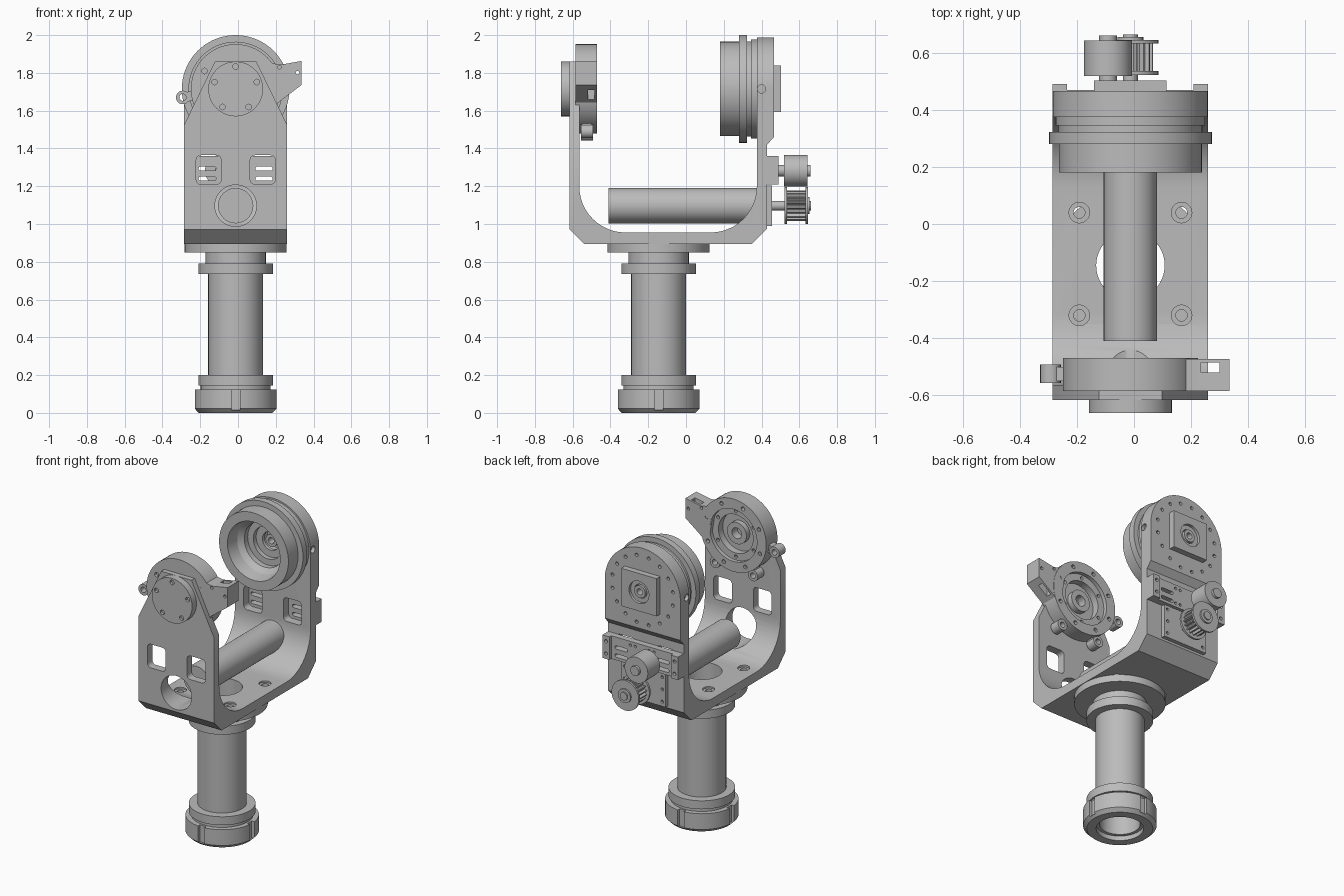
import bpy, bmesh
from math import sin, cos, pi, radians

if "Cube" in bpy.data.objects:
    bpy.data.objects.remove(bpy.data.objects["Cube"])

metal = bpy.data.materials.new("grey metal")
metal.use_nodes = True
metal.diffuse_color = (0.5, 0.5, 0.5, 1)
metal.node_tree.nodes["Principled BSDF"].inputs["Base Color"].default_value = (0.5, 0.5, 0.5, 1)

CX = -0.0125      # centre plane of the fork
CY = -0.145       # column axis
AXIS_Z = 1.715    # tilt axis height
TUBE_Z = 1.097    # horizontal tube height
HALF = 0.2725     # half width of the fork


def finish(name, bm):
    bmesh.ops.remove_doubles(bm, verts=bm.verts, dist=1e-5)
    bmesh.ops.recalc_face_normals(bm, faces=bm.faces)
    mesh = bpy.data.meshes.new(name)
    bm.to_mesh(mesh)
    bm.free()
    mesh.materials.append(metal)
    obj = bpy.data.objects.new(name, mesh)
    bpy.context.collection.objects.link(obj)
    return obj


def lathe(name, profile, axis, a, b, n=64):
    """Spin a closed (radius, distance) profile about an axis through (a, b)."""
    bm = bmesh.new()
    rings = []
    for i in range(n):
        c, s = cos(2 * pi * i / n), sin(2 * pi * i / n)
        place = {"x": lambda r, t: (t, a + r * c, b + r * s),
                 "y": lambda r, t: (a + r * c, t, b + r * s),
                 "z": lambda r, t: (a + r * c, b + r * s, t)}[axis]
        rings.append([bm.verts.new(place(r, t)) for r, t in profile])
    m = len(profile)
    for i in range(n):
        p, q = rings[i], rings[(i + 1) % n]
        for j in range(m):
            k = (j + 1) % m
            bm.faces.new((p[j], p[k], q[k], q[j]))
    return finish(name, bm)


def rod(name, r, lo, hi, axis, a, b, n=32, hole=0):
    return lathe(name, [(hole, lo), (r, lo), (r, hi), (hole, hi)], axis, a, b, n)


def prism(name, pts, axis, lo, hi):
    """Extrude a 2D outline along an axis (x: y,z outline; y: x,z; z: x,y)."""
    place = {"x": lambda u, v, t: (t, u, v), "y": lambda u, v, t: (u, t, v),
             "z": lambda u, v, t: (u, v, t)}[axis]
    bm = bmesh.new()
    lower = [bm.verts.new(place(u, v, lo)) for u, v in pts]
    upper = [bm.verts.new(place(u, v, hi)) for u, v in pts]
    bm.faces.new(lower)
    bm.faces.new(upper)
    for i in range(len(pts)):
        j = (i + 1) % len(pts)
        bm.faces.new((lower[i], lower[j], upper[j], upper[i]))
    return finish(name, bm)


def block(name, x, y, z):
    return prism(name, [(x[0], z[0]), (x[1], z[0]), (x[1], z[1]), (x[0], z[1])], "y", *y)


def arc(u, v, r, start, end, n=12):
    angles = [radians(start + (end - start) * i / n) for i in range(n + 1)]
    return [(u + r * cos(t), v + r * sin(t)) for t in angles]


def rounded(u, v, hw, hh, r):
    pts = []
    for i, (sx, sy) in enumerate([(1, 1), (-1, 1), (-1, -1), (1, -1)]):
        pts += arc(u + sx * (hw - r), v + sy * (hh - r), r, 90 * i, 90 * i + 90, 5)
    return pts


def cut(obj, cutters):
    for c in cutters:
        mod = obj.modifiers.new("cut", "BOOLEAN")
        mod.operation, mod.solver, mod.object = "DIFFERENCE", "EXACT", c
        c.hide_render = True
    graph = bpy.context.evaluated_depsgraph_get()
    mesh = bpy.data.meshes.new_from_object(obj.evaluated_get(graph))
    obj.modifiers.clear()
    obj.data = mesh
    for c in cutters:
        bpy.data.objects.remove(c)


def hole_ring(count, radius, r, lo, hi, cz=AXIS_Z, start=90):
    spots = [radians(start + 360 * i / count) for i in range(count)]
    return [rod("hole", r, lo, hi, "y", CX + radius * cos(t), cz + radius * sin(t), 12) for t in spots]


# Column: hollow tube with collars, all around one bore
lathe("column_tube", [(0.12, 0.03), (0.145, 0.03), (0.145, 0.79), (0.16, 0.79), (0.16, 0.85),
                      (0.27, 0.85), (0.27, 0.9), (0.12, 0.9)], "z", CX, CY)
rod("lower_collar", 0.197, 0.145, 0.2, "z", CX, CY, 64, 0.14)
rod("collar_neck", 0.185, 0.12, 0.15, "z", CX, CY, 64, 0.14)
rod("upper_collar", 0.197, 0.735, 0.79, "z", CX, CY, 64, 0.14)
nut = lathe("base_nut", [(0.14, 0.0), (0.195, 0.0), (0.217, 0.022), (0.217, 0.125), (0.14, 0.125)],
            "z", CX, CY)
notches = []
for dx, dy in [(1, 0), (-1, 0), (0, 1), (0, -1)]:
    u, v = CX + dx * 0.22, CY + dy * 0.22
    notches.append(block("notch", (u - 0.023, u + 0.023), (v - 0.023, v + 0.023), (0.015, 0.2)))
cut(nut, notches)

# Fork: side profile extruded across, then trimmed to the two arm outlines
fork_side = [(-0.54, 0.895), (0.35, 0.895), (0.43, 0.975), (0.43, 1.42), (0.465, 1.46), (0.465, 1.9875),
             (0.375, 1.9875)]
fork_side += arc(0.13, 1.2, 0.245, 0, -90) + arc(-0.32, 1.2, 0.245, -90, -180)
fork_side += [(-0.565, 1.86), (-0.617, 1.86), (-0.617, 0.972)]
fork = prism("fork", fork_side, "x", CX - HALF, CX + HALF)
trims = []
for s in (-1, 1):
    trims.append(prism("front_taper", [(CX + s * 0.105, 1.87), (CX + s * 0.28, 1.51), (CX + s * 0.4, 1.51),
                                       (CX + s * 0.4, 1.87)], "y", -0.7, -0.5))
    corner = [(CX + s * (u - CX), v) for u, v in arc(CX, AXIS_Z, HALF, 0, 90, 20)]
    trims.append(prism("rear_round", corner + [(CX, 2.1), (CX + s * 0.4, 2.1), (CX + s * 0.4, AXIS_Z)],
                       "y", 0.3, 0.6))
    window = rounded(CX + s * 0.143, 1.287, 0.066, 0.077, 0.025)
    trims.append(prism("front_window", window, "y", -0.7, -0.5))
    trims.append(prism("rear_window", window, "y", 0.3, 0.44))
    for y in (0.04, -0.32):
        trims.append(rod("floor_hole", 0.02, 0.8, 1.0, "z", CX + s * 0.179, y))
        trims.append(rod("floor_sink", 0.036, 0.945, 1.1, "z", CX + s * 0.179, y))
    trims.append(rod("side_hole", 0.022, CX + s * 0.25, CX + s * 0.3, "x", 0.4, AXIS_Z, 16))
trims.append(rod("front_hole", 0.11, -0.7, -0.41, "y", CX, TUBE_Z, 48))
trims.append(rod("floor_bore", 0.12, 0.8, 1.05, "z", CX, CY, 48))
trims.append(rod("axle_hole", 0.075, 0.3, 0.6, "y", CX, AXIS_Z))
trims += hole_ring(16, 0.222, 0.011, 0.445, 0.5, start=11.25)
cut(fork, trims)

# Horizontal tube between the arms
rod("cross_tube", 0.0935, -0.41, 0.44, "y", CX, TUBE_Z, 48)

# Rear drum with stepped hollow, square cover and bearing
lathe("rear_drum", [(0.19, 0.18), (0.25, 0.18), (0.25, 0.28), (0.285, 0.28), (0.285, 0.323), (0.252, 0.323),
                    (0.252, 0.345), (0.262, 0.345), (0.262, 0.377), (0.06, 0.377), (0.06, 0.355),
                    (0.105, 0.355), (0.105, 0.325), (0.145, 0.325), (0.145, 0.29), (0.175, 0.26)],
      "y", CX, AXIS_Z, 72)
cover = block("rear_cover", (CX - 0.127, CX + 0.127), (0.46, 0.503), (AXIS_Z - 0.123, AXIS_Z + 0.123))
cut(cover, [rod("cover_hole", 0.072, 0.4, 0.6, "y", CX, AXIS_Z)])
rod("bearing", 0.075, 0.43, 0.485, "y", CX, AXIS_Z, 40, 0.045)
rod("axle", 0.04, 0.36, 0.495, "y", CX, AXIS_Z, 32, 0.02)

# Front housing: round body open to the rear, lugs and side tab
housing = lathe("front_housing", [(0, -0.585), (0.237, -0.585), (0.237, -0.47), (0.17, -0.47), (0.17, -0.495),
                                  (0.125, -0.495), (0.125, -0.54), (0.07, -0.54), (0.07, -0.505),
                                  (0.035, -0.505), (0.035, -0.56), (0, -0.56)], "y", CX, AXIS_Z, 72)
cut(housing, hole_ring(8, 0.203, 0.013, -0.495, -0.4, start=20)
    + hole_ring(6, 0.148, 0.011, -0.515, -0.4) + hole_ring(3, 0.19, 0.015, -0.7, -0.565, start=30))
for dx, dz in [(-0.28, -0.045), (-0.125, -0.238), (0.15, -0.225)]:
    x, z = CX + dx, AXIS_Z + dz
    rod("lug", 0.036, -0.557, -0.492, "y", x, z, 24, 0.018)
    length = (dx * dx + dz * dz) ** 0.5
    u, v = dx / length, dz / length
    arm = [(x - u * a - v * b, z - v * a + u * b) for a, b in
           [(0.025, 0.025), (0.09, 0.03), (0.09, -0.03), (0.025, -0.025)]]
    prism("lug_arm", arm, "y", -0.55, -0.5)
tab = prism("side_tab", [(0.13, 1.86), (0.225, 1.843), (0.335, 1.863), (0.335, 1.735), (0.21, 1.64),
                         (0.16, 1.66)], "y", -0.585, -0.472)
cut(tab, [block("tab_slot", (0.235, 0.3), (-0.52, -0.485), (1.5, 2))]
    + [rod("tab_hole", 0.01, -0.7, -0.4, "y", x, z, 12) for x, z in [(0.22, 1.83), (0.315, 1.8)]])

# Front cap with five screw recesses
cap = rod("front_cap", 0.145, -0.662, -0.6, "y", CX, AXIS_Z, 64)
cut(cap, hole_ring(5, 0.118, 0.015, -0.7, -0.645))

# Drive mount on the rear arm
mount = block("mount_plate", (CX - 0.23, CX + 0.23), (0.43, 0.47), (1.21, 1.36))
slots = []
for s in (-1, 1):
    for z in (1.293, 1.24):
        slots.append(prism("slot", rounded(CX + s * 0.15, z, 0.046, 0.011, 0.01), "y", 0.4, 0.5))
    for x in (0.05, 0.085):
        for z in (1.235, 1.335):
            slots.append(rod("screw_hole", 0.009, 0.45, 0.5, "y", CX + s * x, z, 12))
cut(mount, slots)
for s in (-1, 1):
    mid = CX + s * 0.247
    end = block("mount_block", (mid - 0.0255, mid + 0.0255), (0.43, 0.49), (1.21, 1.36))
    cut(end, [rod("screw_hole", 0.011, 0.47, 0.5, "y", mid, z, 12) for z in (1.245, 1.325)])
lower = block("lower_plate", (CX - 0.16, CX + 0.16), (0.42, 0.456), (0.99, 1.205))
cut(lower, [rod("screw_hole", 0.01, 0.44, 0.5, "y", CX + x, z, 12)
            for x in (-0.135, 0.135) for z in (1.02, 1.1, 1.18)])

# Idler roller and toothed pulley
rod("roller", 0.084, 0.518, 0.643, "y", -0.091, 1.282, 40)
rod("roller_shaft", 0.031, 0.46, 0.66, "y", -0.091, 1.282, 24)
teeth = []
for i in range(18):
    for k, r in enumerate((0.064, 0.064, 0.08, 0.08)):
        t = 2 * pi * (i + k / 4) / 18
        teeth.append((CX + r * cos(t), TUBE_Z + r * sin(t)))
prism("pulley_teeth", teeth, "y", 0.525, 0.64)
for lo in (0.522, 0.632):
    rod("pulley_flange", 0.098, lo, lo + 0.013, "y", CX, TUBE_Z, 40)
rod("pulley_hub", 0.045, 0.64, 0.655, "y", CX, TUBE_Z, 24)
rod("pulley_shaft", 0.026, 0.44, 0.663, "y", CX, TUBE_Z, 24)

# Smooth round surfaces, keep hard edges
for obj in bpy.context.scene.objects:
    if obj.type == "MESH":
        obj.select_set(True)
        bpy.context.view_layer.objects.active = obj
bpy.ops.object.shade_smooth_by_angle(angle=radians(30))
